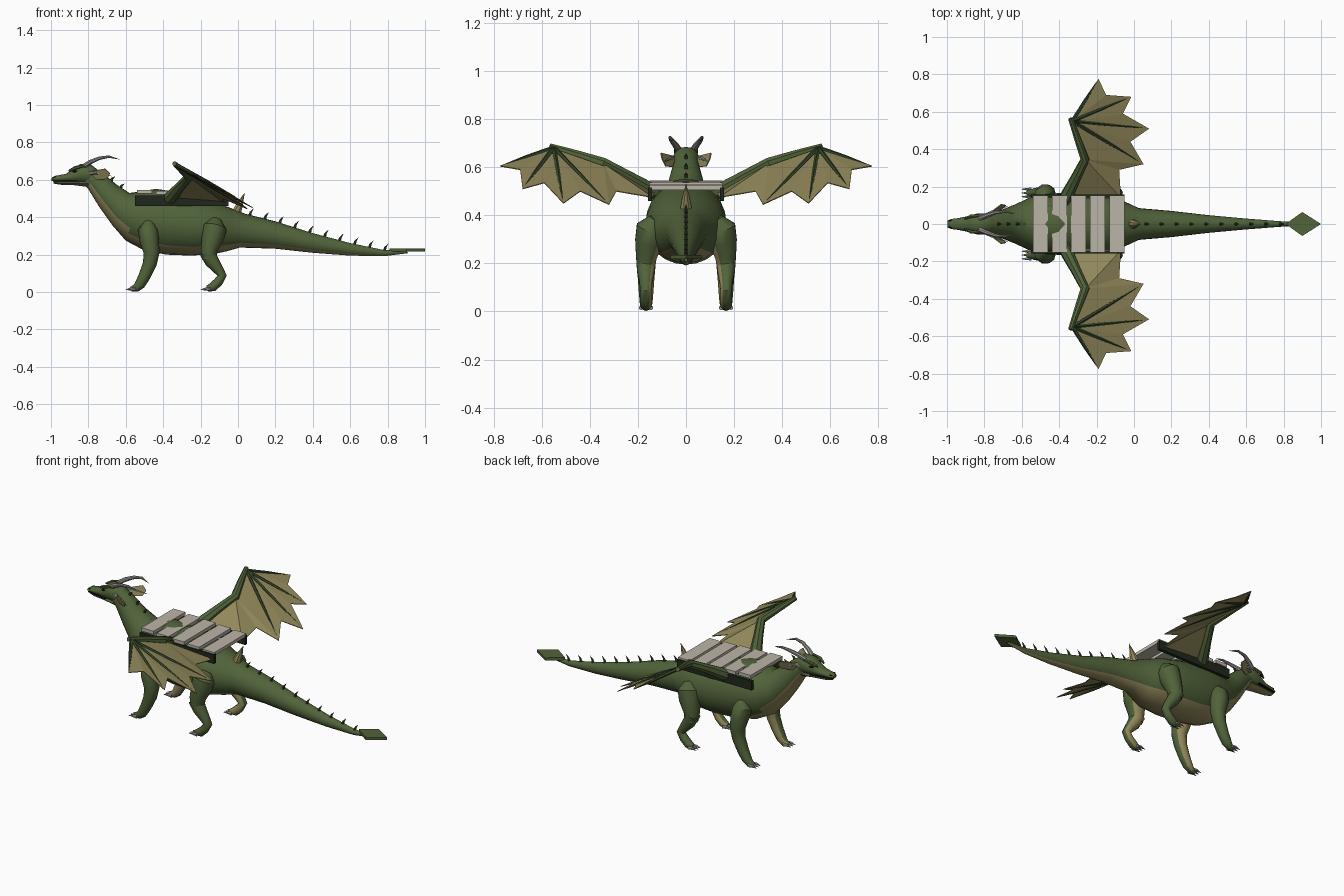
import bpy, bmesh, math
from mathutils import Vector as V


def material(name, rgb):
    m = bpy.data.materials.new(name)
    m.diffuse_color = (*rgb, 1)
    return m


GREEN = material("scale green", (0.082, 0.125, 0.042))
TAN = material("belly tan", (0.29, 0.25, 0.105))
DARK = material("dark green", (0.035, 0.06, 0.022))
WOOD = material("pale wood", (0.50, 0.46, 0.39))
RAIL = material("rail black green", (0.014, 0.02, 0.012))
HORN = material("horn grey", (0.30, 0.29, 0.27))
EYE = material("eye black", (0.01, 0.01, 0.008))


def finish(name, bm, mats, smooth=40):
    bmesh.ops.recalc_face_normals(bm, faces=bm.faces)
    me = bpy.data.meshes.new(name)
    bm.to_mesh(me)
    bm.free()
    for m in mats:
        me.materials.append(m)
    ob = bpy.data.objects.new(name, me)
    bpy.context.collection.objects.link(ob)
    if smooth:
        bpy.context.view_layer.objects.active = ob
        ob.select_set(True)
        bpy.ops.object.shade_smooth_by_angle(angle=math.radians(smooth))
        ob.select_set(False)
    return ob


def loft(name, rings, mats, rule=None, smooth=40):
    """Skin a list of equal rings, cap the ends, colour by rule(ring, side)."""
    bm = bmesh.new()
    vs = [[bm.verts.new(p) for p in r] for r in rings]
    n = len(rings[0])
    for i in range(len(vs) - 1):
        for j in range(n):
            k = (j + 1) % n
            f = bm.faces.new((vs[i][j], vs[i][k], vs[i + 1][k], vs[i + 1][j]))
            f.material_index = rule(i, j) if rule else 0
    bm.faces.new(vs[0])
    bm.faces.new(vs[-1])
    return finish(name, bm, mats, smooth)


def section(xt, zt, xb, zb, w, n=24):
    """Slanted oval from a top point, a bottom point and a half width; side 0 is lowest."""
    t, b = V((xt, 0, zt)), V((xb, 0, zb))
    c, h = (t + b) / 2, (t - b) / 2
    return [c - h * math.cos(a) + V((0, w * math.sin(a), 0))
            for a in (2 * math.pi * j / n for j in range(n))]


def tube(name, path, mats, sides=10, rule=None, smooth=40):
    """Round limb through (x, y, z, radius) points."""
    pts = [V(p[:3]) for p in path]
    rings = []
    for i, p in enumerate(pts):
        t = (pts[min(i + 1, len(pts) - 1)] - pts[max(i - 1, 0)]).normalized()
        side = V((0, 1, 0)) if abs(t.y) < 0.7 else V((1, 0, 0))
        u = (side - t * side.dot(t)).normalized()
        v = t.cross(u)
        r = path[i][3]
        rings.append([p + u * r * math.cos(a) + v * r * math.sin(a)
                      for a in (2 * math.pi * (j + .5) / sides for j in range(sides))])
    return loft(name, rings, mats, rule, smooth)


def box(name, c, size, mat):
    bm = bmesh.new()
    bmesh.ops.create_cube(bm, size=1)
    for v in bm.verts:
        v.co = V(c) + V(v.co[k] * size[k] for k in range(3))
    return finish(name, bm, [mat], 0)


def plate(name, pts, faces, mat, thick):
    """Thin sheet with thickness."""
    bm = bmesh.new()
    vs = [bm.verts.new(p) for p in pts]
    for f in faces:
        bm.faces.new([vs[i] for i in f])
    ob = finish(name, bm, [mat], 0)
    mod = ob.modifiers.new("thickness", 'SOLIDIFY')
    mod.thickness, mod.offset = thick, 0
    return ob


# Neck, torso and tail in one skin, with a tan underside
BODY = [(-.77, .665, -.835, .585, .048), (-.72, .635, -.80, .55, .058),
        (-.65, .575, -.745, .46, .078), (-.58, .53, -.67, .355, .108),
        (-.51, .54, -.60, .275, .142), (-.44, .552, -.50, .222, .16),
        (-.36, .54, -.38, .2, .168), (-.25, .515, -.25, .195, .17),
        (-.13, .485, -.13, .203, .158), (-.04, .45, -.06, .218, .12),
        (.04, .418, .01, .238, .085), (.2, .378, .2, .232, .07),
        (.4, .315, .4, .21, .047), (.6, .262, .6, .195, .029),
        (.78, .225, .78, .192, .015), (.90, .222, .91, .208, .007)]
loft("body", [section(*r) for r in BODY], [GREEN, TAN],
     lambda i, j: int(min(j, 23 - j) < (4 if i < 4 else 3)))


def back_height(x):
    for a, b in zip(BODY, BODY[1:]):
        if a[0] <= x <= b[0]:
            return a[1] + (b[1] - a[1]) * (x - a[0]) / (b[0] - a[0])


# Head: skull with muzzle, lower jaw, dark mouth seam
loft("head", [section(*r, n=16) for r in [
    (-.998, .61, -.998, .595, .018), (-.975, .622, -.98, .592, .027),
    (-.92, .632, -.92, .59, .034), (-.885, .655, -.88, .585, .044),
    (-.845, .684, -.84, .58, .055), (-.79, .685, -.80, .575, .056),
    (-.745, .65, -.77, .57, .045)]], [GREEN])
loft("lower_jaw", [section(*r, n=12) for r in [
    (-.988, .593, -.985, .58, .015), (-.96, .594, -.95, .574, .025),
    (-.88, .595, -.87, .571, .036), (-.80, .60, -.79, .56, .045)]],
    [GREEN, TAN], lambda i, j: int(min(j, 11 - j) < 2))
plate("mouth_seam", [(-.99, -.022, .594), (-.99, .022, .594), (-.86, .047, .594), (-.86, -.047, .594)],
      [(0, 1, 2, 3)], EYE, .004)

# Spines along the neck and tail, and the large one behind the deck
for x in [-.73, -.68, -.63] + [.06 + .08 * k for k in range(10)]:
    z, s = back_height(x), .034 if x > 0 else .018
    tube("spine", [(x, 0, z - .012, .010), (x + .008, 0, z + s * .4, .006), (x + .024, 0, z + s, .0006)],
         [DARK], 6)
tube("back_spine", [(-.01, 0, .42, .028), (.01, 0, .47, .018), (.035, 0, .53, .001)], [TAN], 8)

# Diamond tail fin
plate("tail_fin", [(.81, 0, .226), (.90, -.064, .226), (1.0, 0, .226), (.90, .064, .226)],
      [(0, 1, 2, 3)], GREEN, .016)

# Deck planks laid across the back
for k in range(5):
    box("deck_plank", (-.50 + .102 * k, 0, .536 - .005 * k), (.08, .305, .02), WOOD)

# Wing outline: wrist, elbow, shoulder, then fingertips and notches to the root
WING = [(-.33, .55, .68), (-.26, .345, .615), (-.36, .13, .49),
        (-.19, .775, .605), (-.15, .69, .59), (-.015, .68, .51), (-.06, .59, .535),
        (.08, .51, .45), (-.02, .44, .50), (.05, .32, .445), (-.08, .29, .50), (-.07, .14, .475)]

for s, tag in ((1, "left"), (-1, "right")):
    m = lambda pts: [(p[0], s * p[1], *p[2:]) for p in pts]
    inner = lambda i, j, n=10: int(s * math.cos(2 * math.pi * (j + 1) / n) < -.6)

    # Wing membrane, arm and finger bones
    plate(tag + "_wing_membrane", m(WING), [(0, i, i + 1) for i in range(3, 9)]
          + [(0, 9, 1), (1, 9, 10), (1, 10, 11), (1, 11, 2)], TAN, .004)
    tube(tag + "_wing_arm", m([(-.39, .10, .485, .032), (-.355, .16, .51, .035), (-.31, .25, .565, .027),
                               (-.262, .345, .617, .025), (-.30, .45, .652, .019), (-.34, .565, .687, .013)]),
         [GREEN], 8)
    for tip in (3, 5, 7, 9):
        a, b = V(WING[0]), V(WING[tip])
        c, d = a.lerp(b, .5), a.lerp(b, .94)
        tube(tag + "_wing_finger", m([(*a, .011), (*c, .009), (*d, .002)]), [DARK], 6)

    # Front leg
    tube(tag + "_front_leg", m([(-.475, .135, .375, .025), (-.482, .15, .335, .053), (-.475, .162, .28, .052),
                                (-.462, .166, .21, .043), (-.472, .166, .15, .037), (-.50, .166, .085, .032),
                                (-.525, .166, .04, .028), (-.545, .166, .022, .022), (-.572, .166, .015, .013)]),
         [GREEN, TAN], 10, inner)
    # Hind leg: thigh, shin swept back, foot forward
    tube(tag + "_hind_thigh", m([(-.115, .125, .385, .03), (-.125, .145, .345, .065), (-.135, .155, .29, .06),
                                 (-.155, .165, .225, .045), (-.155, .168, .175, .038)]),
         [GREEN, TAN], 10, inner)
    tube(tag + "_hind_shin", m([(-.165, .167, .215, .042), (-.14, .167, .165, .038), (-.105, .167, .12, .028),
                                (-.085, .167, .088, .025), (-.105, .167, .055, .025), (-.135, .167, .027, .025),
                                (-.165, .167, .018, .016)]), [GREEN, TAN], 10, inner)
    # Toe claws
    for fx in (-.56, -.158):
        for dy in (-.02, 0, .02):
            tube(tag + "_claw", m([(fx + .012, .166 + dy, .015, .010), (fx - .015, .166 + dy, .017, .008),
                                   (fx - .042, .166 + dy, .012, .001)]), [HORN], 6)

    # Horns, ear frill, brow, eye and nostril
    tube(tag + "_horn", m([(-.825, .03, .672, .014), (-.79, .045, .695, .013), (-.74, .062, .716, .010),
                           (-.69, .066, .724, .007), (-.635, .056, .71, .001)]), [HORN], 8)
    tube(tag + "_cheek_horn", m([(-.80, .045, .635, .010), (-.76, .065, .638, .008), (-.675, .095, .62, .001)]),
         [HORN], 6)
    plate(tag + "_ear_frill", m([(-.79, .045, .645), (-.71, .105, .66), (-.685, .10, .635),
                                 (-.70, .085, .605), (-.77, .045, .60)]), [(0, 1, 2, 3, 4)], TAN, .005)
    tube(tag + "_brow", m([(-.905, .028, .648, .005), (-.87, .042, .664, .010), (-.82, .044, .677, .006)]),
         [GREEN], 6)
    tube(tag + "_eye", m([(-.885, .040, .644, .002), (-.873, .046, .646, .007), (-.858, .050, .647, .002)]),
         [EYE], 8)
    tube(tag + "_nostril", m([(-.99, .014, .612, .002), (-.983, .019, .615, .004), (-.974, .021, .616, .002)]),
         [EYE], 6)

    # Rail carrying the planks
    box(tag + "_deck_rail", (-.30, s * .15, .488), (.50, .018, .056), RAIL)
